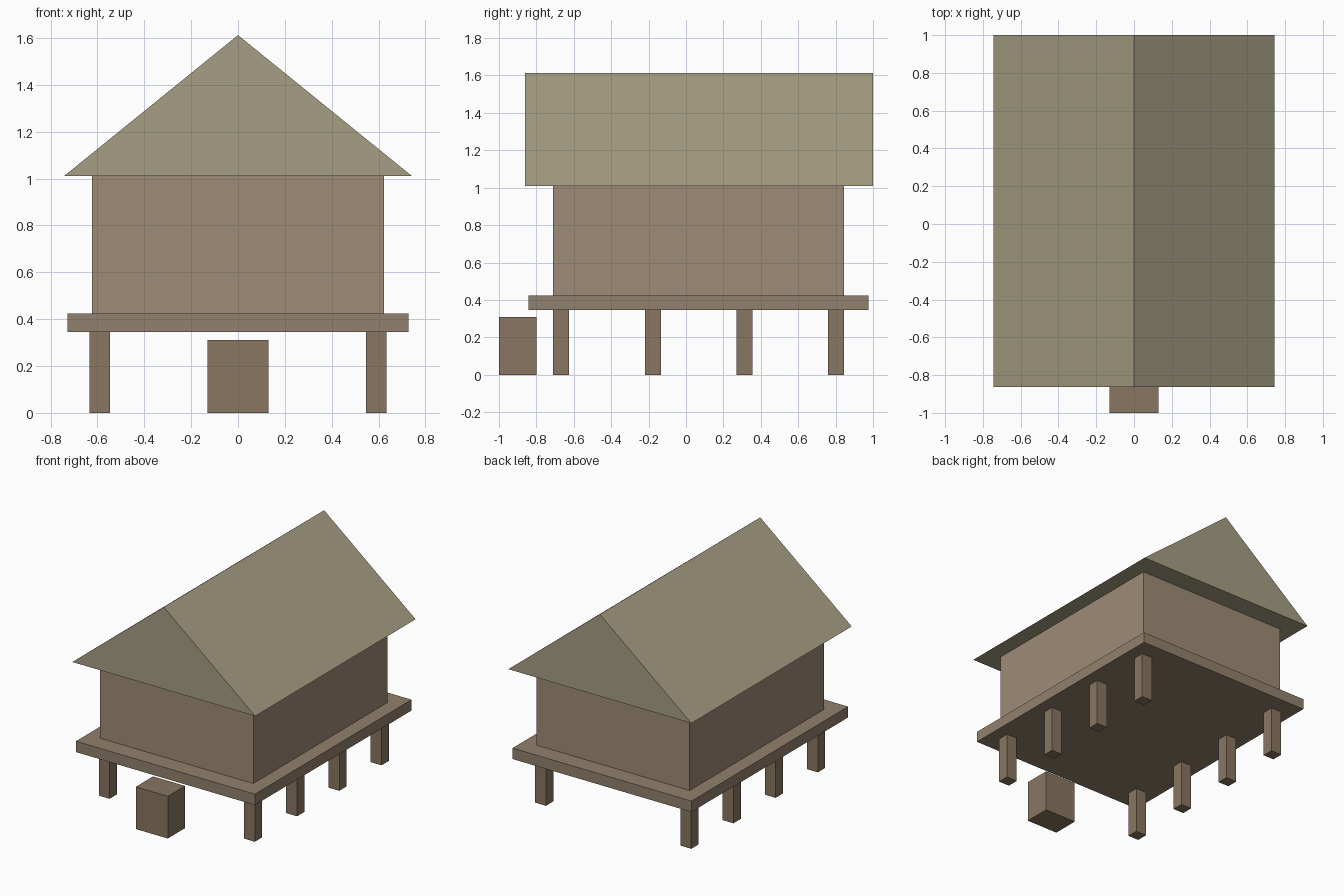
import bpy

if "Cube" in bpy.data.objects:
    bpy.data.objects.remove(bpy.data.objects["Cube"])


def material(name, rgb):
    m = bpy.data.materials.new(name)
    m.diffuse_color = (*rgb, 1)
    m.use_nodes = True
    m.node_tree.nodes["Principled BSDF"].inputs["Base Color"].default_value = m.diffuse_color
    return m


def prism(name, profile, y0, y1, mat):
    """Extrude an x-z profile (counter-clockwise from the front) from y0 to y1."""
    n = len(profile)
    verts = [(x, y, z) for y in (y0, y1) for x, z in profile]
    faces = [tuple(range(n)), tuple(range(2 * n - 1, n - 1, -1))]
    faces += [(i, i + n, (i + 1) % n + n, (i + 1) % n) for i in range(n)]
    mesh = bpy.data.meshes.new(name)
    mesh.from_pydata(verts, [], faces)
    mesh.materials.append(mat)
    ob = bpy.data.objects.new(name, mesh)
    bpy.context.collection.objects.link(ob)
    return ob


def box(name, x0, x1, y0, y1, z0, z1, mat):
    return prism(name, [(x0, z0), (x1, z0), (x1, z1), (x0, z1)], y0, y1, mat)


timber = material("timber", (0.25, 0.18, 0.12))
plank = material("plank", (0.29, 0.22, 0.155))
wall = material("wall", (0.34, 0.26, 0.18))
thatch = material("thatch", (0.38, 0.34, 0.225))

# Stilts: two rows of four
for row in range(4):
    y = -0.71 + row * 0.49
    for side, x in (("left", -0.59), ("right", 0.59)):
        box(f"{side}_stilt_{row + 1}", x - 0.044, x + 0.044,
            y, y + 0.085, 0, 0.345, timber)

# Floor deck, walls and entrance step
box("floor_deck", -0.727, 0.727, -0.842, 0.975, 0.345, 0.425, plank)
box("walls", -0.622, 0.622, -0.711, 0.845, 0.425, 1.01, wall)
box("entrance_step", -0.13, 0.13, -1.0, -0.80, 0, 0.31, timber)

# Gable roof
prism("roof", [(-0.743, 1.01), (0.743, 1.01), (0, 1.612)], -0.862, 1.0, thatch)
